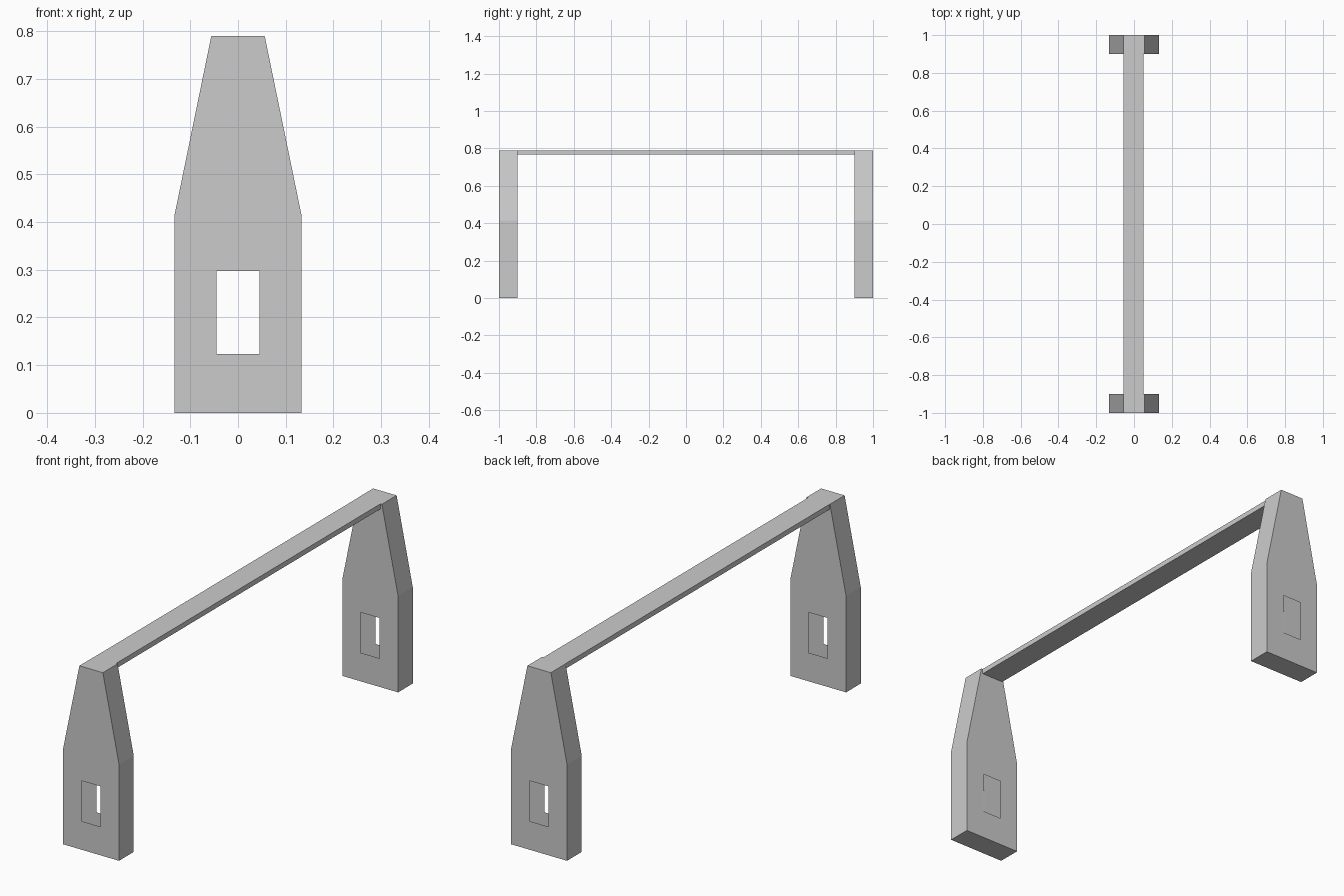
import bpy
import bmesh

if "Cube" in bpy.data.objects:
    bpy.data.objects.remove(bpy.data.objects["Cube"])


def make_object(name, bm):
    mesh = bpy.data.meshes.new(name)
    bm.to_mesh(mesh)
    bm.free()
    obj = bpy.data.objects.new(name, mesh)
    bpy.context.collection.objects.link(obj)
    return obj


# Half outline of a leg (x, z): outer edge first, then around the window
OUTER = [(0, 0), (0.133, 0), (0.133, 0.415), (0.056, 0.79), (0, 0.79)]
WINDOW = [(0, 0.297), (0.045, 0.297), (0.045, 0.123), (0, 0.123)]


def add_leg(name, y0, y1):
    bm = bmesh.new()
    front = [bm.verts.new((x, y0, z)) for x, z in OUTER + WINDOW]
    back = [bm.verts.new((x, y1, z)) for x, z in OUTER + WINDOW]
    bm.faces.new(front)
    bm.faces.new(back[::-1])
    # outer walls only: the window is a plain opening in each plate
    for i in range(len(OUTER) - 1):
        bm.faces.new((front[i], back[i], back[i + 1], front[i + 1]))
    leg = make_object(name, bm)
    mirror = leg.modifiers.new("mirror", 'MIRROR')
    mirror.use_axis = (True, False, False)


# Two end legs
add_leg("front_leg", -1.0, -0.9)
add_leg("back_leg", 0.9, 1.0)

# Thin top beam joining the legs
bm = bmesh.new()
bmesh.ops.create_cube(bm, size=1)
bmesh.ops.scale(bm, vec=(0.104, 1.8, 0.022), verts=bm.verts)
bmesh.ops.translate(bm, vec=(-0.003, 0, 0.779), verts=bm.verts)
make_object("top_beam", bm)
